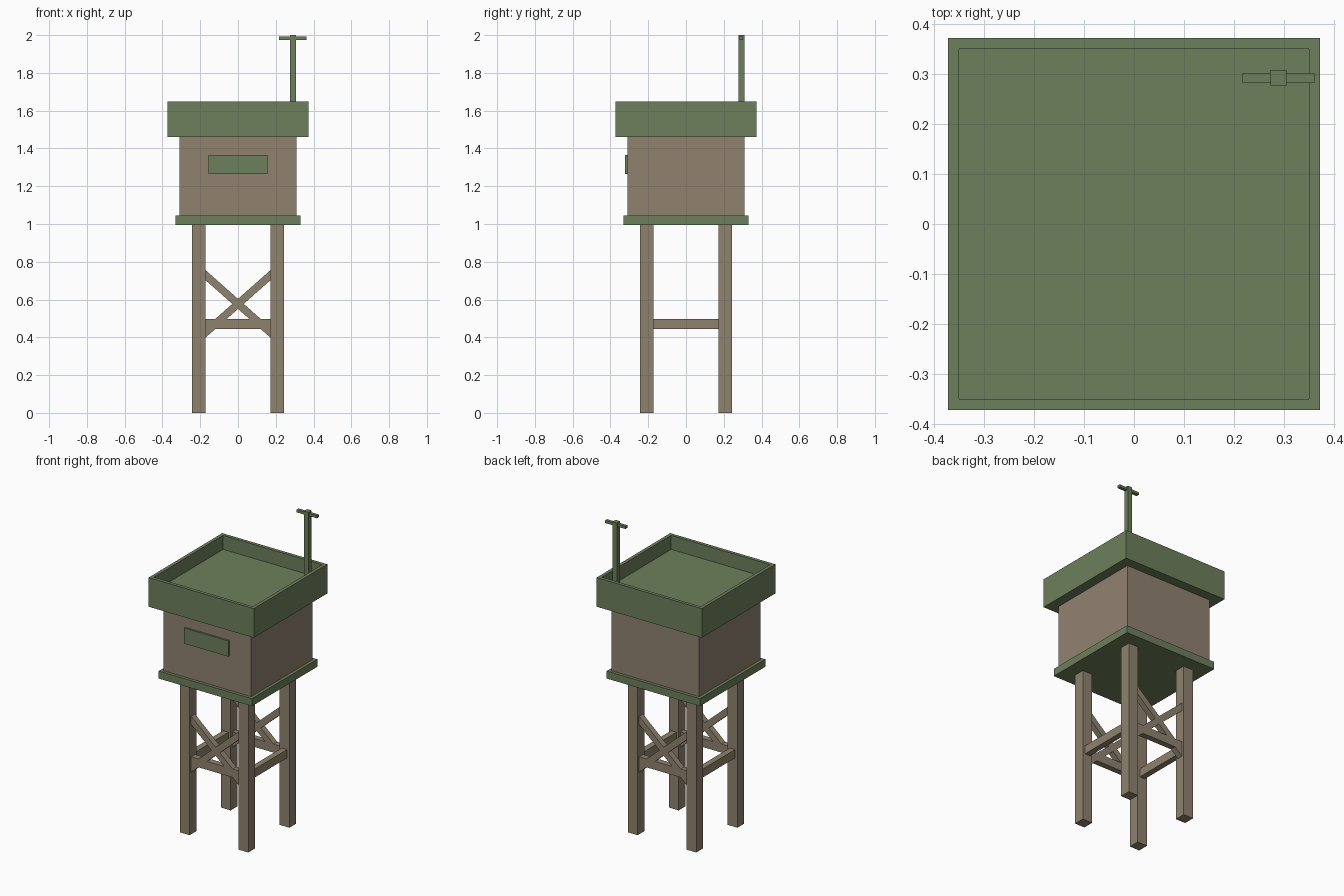
import bpy
import bmesh
from math import atan2, hypot
from mathutils import Matrix, Vector

cube = bpy.data.objects.get("Cube")
if cube:
    bpy.data.objects.remove(cube, do_unlink=True)


def material(name, rgb):
    mat = bpy.data.materials.new(name)
    mat.use_nodes = True
    mat.diffuse_color = (*rgb, 1)
    mat.node_tree.nodes["Principled BSDF"].inputs["Base Color"].default_value = (*rgb, 1)
    return mat


GREEN = material("olive green paint", (0.153, 0.212, 0.105))
WALL = material("brown wall", (0.279, 0.223, 0.159))
TIMBER = material("brown timber", (0.275, 0.226, 0.155))


def add_object(name, bm, mat):
    mesh = bpy.data.meshes.new(name)
    bm.to_mesh(mesh)
    bm.free()
    mesh.materials.append(mat)
    obj = bpy.data.objects.new(name, mesh)
    bpy.context.collection.objects.link(obj)
    return obj


def box(name, center, size, mat, tilt=0.0):
    """Box of a given size, tilted about the y axis."""
    bm = bmesh.new()
    matrix = (Matrix.Translation(center) @ Matrix.Rotation(tilt, 4, "Y")
              @ Matrix.Diagonal((*size, 1)))
    bmesh.ops.create_cube(bm, size=1, matrix=matrix)
    return add_object(name, bm, mat)


# Four legs
LEG = 0.208
for x, side in ((-LEG, "right"), (LEG, "left")):
    for y, end in ((-LEG, "front"), (LEG, "back")):
        box(f"{end}_{side}_leg", (x, y, 0.5), (0.07, 0.07, 1.0), TIMBER)

# Horizontal rails on all sides, crossed braces on front and back
RAIL_Z, RAIL_H, DEPTH = 0.47, 0.054, 0.038
for sign, end, side in ((-1, "front", "right"), (1, "back", "left")):
    box(f"{end}_rail", (0, sign * LEG, RAIL_Z), (2 * LEG, DEPTH, RAIL_H), TIMBER)
    box(f"{side}_rail", (sign * LEG, 0, RAIL_Z), (DEPTH, 2 * LEG, RAIL_H), TIMBER)
    run, rise = 0.38, 0.336
    for slope, label in ((1, "falling"), (-1, "rising")):
        box(f"{end}_{label}_brace", (0, sign * LEG, 0.577),
            (hypot(run, rise), DEPTH, 0.04), TIMBER, slope * atan2(rise, run))

# Platform, cabin and front shutter
box("platform", (0, 0, 1.02), (0.662, 0.662, 0.048), GREEN)
box("cabin", (0, 0, 1.252), (0.622, 0.622, 0.42), WALL)
box("front_shutter", (0, -0.313, 1.314), (0.314, 0.02, 0.1), GREEN)

# Roof block with its top inset and sunk to leave a parapet
bm = bmesh.new()
bmesh.ops.create_cube(bm, size=1, matrix=Matrix.Translation((0, 0, 1.555))
                      @ Matrix.Diagonal((0.746, 0.746, 0.187, 1)))
top = max(bm.faces, key=lambda f: f.calc_center_median().z)
bmesh.ops.inset_region(bm, faces=[top], thickness=0.031)
sunk = bmesh.ops.extrude_discrete_faces(bm, faces=[top])["faces"]
bmesh.ops.translate(bm, verts=sunk[0].verts, vec=Vector((0, 0, -0.09)))
add_object("roof", bm, GREEN)

# Antenna mast and crossbar
box("antenna_mast", (0.29, 0.293, 1.775), (0.032, 0.032, 0.45), GREEN)
box("antenna_crossbar", (0.29, 0.293, 1.983), (0.144, 0.02, 0.017), GREEN)
